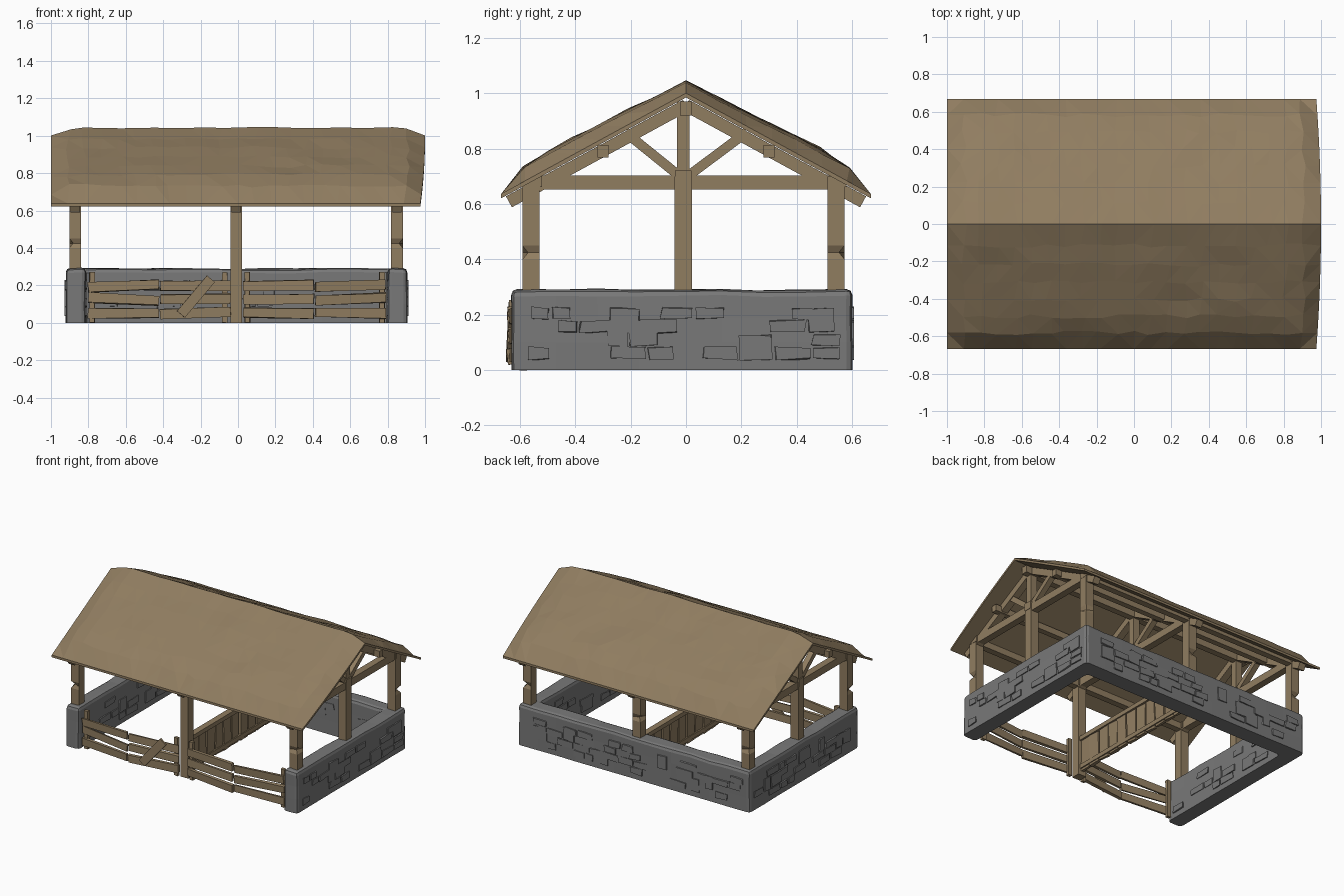
import bpy, bmesh, math, random
from mathutils import Vector, Matrix, noise

if "Cube" in bpy.data.objects:
    bpy.data.objects.remove(bpy.data.objects["Cube"])

random.seed(4)


def material(name, col):
    m = bpy.data.materials.new(name)
    m.diffuse_color = (*col, 1)
    m.use_nodes = True
    m.node_tree.nodes["Principled BSDF"].inputs["Base Color"].default_value = m.diffuse_color
    return m


WOOD = material("brown wood", (0.28, 0.205, 0.118))
STONE = material("grey stone", (0.19, 0.19, 0.19))


def finish(bm, name, mat):
    bmesh.ops.recalc_face_normals(bm, faces=bm.faces)
    me = bpy.data.meshes.new(name)
    bm.to_mesh(me)
    bm.free()
    me.materials.append(mat)
    ob = bpy.data.objects.new(name, me)
    bpy.context.collection.objects.link(ob)
    return ob


def beam(bm, p, q, w, h, up=(0, 0, 1), jitter=0.0):
    """Box running from p to q; w across, h along the up direction."""
    p, q = Vector(p), Vector(q)
    d = q - p
    a = d.normalized()
    s = a.cross(Vector(up)).normalized()
    t = s.cross(a)
    mat = Matrix((a * d.length, s * w, t * h)).transposed().to_4x4()
    mat.translation = (p + q) / 2
    vs = bmesh.ops.create_cube(bm, size=1, matrix=mat)["verts"]
    for v in vs:
        v.co += Vector([random.uniform(-jitter, jitter) for _ in range(3)])
    return vs


# ---- stone wall: U-shaped plan, worn edges ----
plan = [(-.92, -.63), (-.815, -.63), (-.815, .485), (.80, .485),
        (.80, -.63), (.905, -.63), (.905, .60), (-.92, .60)]
bm = bmesh.new()
base = bm.faces.new([bm.verts.new((x, y, 0)) for x, y in plan])
top = bmesh.ops.extrude_face_region(bm, geom=[base])["geom"]
for v in top:
    if isinstance(v, bmesh.types.BMVert):
        v.co.z = .29
edges = [e for e in bm.edges if max(v.co.z for v in e.verts) > .1]
bmesh.ops.bevel(bm, geom=edges, offset=.022, segments=2, profile=.5, affect='EDGES')
cuts = [((x * .15, 0, 0), (1, 0, 0)) for x in range(-5, 6)]
cuts += [((0, y * .15 - .02, 0), (0, 1, 0)) for y in range(-3, 4)]
cuts += [((0, 0, z), (0, 0, 1)) for z in (.1, .19)]
for co, no in cuts:
    bmesh.ops.bisect_plane(bm, geom=bm.verts[:] + bm.edges[:] + bm.faces[:],
                           plane_co=co, plane_no=no)
for v in bm.verts:
    n = noise.noise_vector(v.co * 9)
    v.co += Vector((n.x * .004, n.y * .004, n.z * .008 if v.co.z > .25 else 0))
finish(bm, "stone_wall", STONE)

# ---- raised stones on the wall faces ----
bm = bmesh.new()
sides = [(0, .905, -.58, .57), (0, -.92, -.58, .57), (0, .80, -.58, .46),
         (0, -.815, -.58, .46), (1, .60, -.88, .87), (1, .485, -.78, .77)]
for axis, pos, lo, hi in sides:
    for row in range(4):
        z0 = .04 + row * .048
        t = lo + random.uniform(0, .06)
        while t < hi - .1:
            w = random.uniform(.06, .13)
            if random.random() < .45:
                h = .042 if random.random() < .7 or row > 2 else .088
                c = (pos, t + w / 2) if axis == 0 else (t + w / 2, pos)
                dims = (.014, w, h) if axis == 0 else (w, .014, h)
                m = Matrix.Translation((*c, z0 + h / 2)) @ Matrix.Diagonal((*dims, 1))
                for v in bmesh.ops.create_cube(bm, size=1, matrix=m)["verts"]:
                    v.co[1 - axis] += random.uniform(-.006, .006)
                    v.co.z += random.uniform(-.005, .005)
            t += w + .012
finish(bm, "wall_stones", STONE)

# ---- posts, with a small chip out of the outer corner ----
TRUSS_X = (-.87, -.01, .85)
SLOPE = .545


def under(y):
    return .985 - SLOPE * abs(y)


def post(name, x, y, z0, chip):
    bm = bmesh.new()
    beam(bm, (x, y, z0), (x, y, .70), .062, .062, up=(0, 1, 0))
    if chip:
        for z in (.40, .425, .45):
            bmesh.ops.bisect_plane(bm, geom=bm.verts[:] + bm.edges[:] + bm.faces[:],
                                   plane_co=(0, 0, z), plane_no=(0, 0, 1))
        sx, sy = (1 if x > 0 else -1), (1 if y > 0 else -1)
        for v in bm.verts:
            if abs(v.co.z - .425) < .005 and (v.co.x - x) * sx > 0 and (v.co.y - y) * sy > 0:
                v.co.x -= sx * .02
                v.co.y -= sy * .02
    finish(bm, name, WOOD)


for i, x in enumerate(TRUSS_X):
    mid = i == 1
    post(f"front_post_{i}", x, -.56, 0 if mid else .2, not mid)
    post(f"back_post_{i}", x, .542, .2, True)
    if not mid:
        post(f"gable_post_{i}", x, -.01, .2, False)

    # ---- roof truss ----
    bm = bmesh.new()
    beam(bm, (x, -.585, .678), (x, .57, .678), .05, .052)
    beam(bm, (x, -.01, .65), (x, -.01, .97), .05, .045, up=(0, 1, 0))
    beam(bm, (x, -.01, .668), (x, -.01, .722), .066, .058, up=(0, 1, 0))
    for s in (-1, 1):
        beam(bm, (x, 0, under(0) - .028), (x, s * .64, under(.64) - .028), .05, .045)
        beam(bm, (x, s * .02 - .008, .705), (x, s * .22, .86), .04, .035)
        beam(bm, (x, s * .55, .662), (x, s * .55, .702), .066, .06, up=(0, 1, 0))
    finish(bm, f"truss_{i}", WOOD)

# ---- lengthwise roof beams ----
bm = bmesh.new()
beam(bm, (-.93, 0, .945), (.92, 0, .945), .045, .05)
for s in (-1, 1):
    beam(bm, (-.9, s * .55, .672), (.88, s * .55, .672), .045, .045)
    beam(bm, (-.93, s * .3, under(.3) - .03), (.92, s * .3, under(.3) - .03), .04, .045)
finish(bm, "roof_beams", WOOD)

# ---- roof: puffed, uneven top skin over a flat underside, thin at the edges ----
bm = bmesh.new()
NX, NY = 22, 14
ys = [.668 * math.copysign(abs(t) ** .9, t) for t in
      [2 * j / NY - 1 for j in range(NY + 1)]]
tops, bots = [], []
for i in range(NX + 1):
    u = 2 * i / NX - 1
    rt, rb = [], []
    for j, y in enumerate(ys):
        v = abs(y) / .668
        x = u * (1 - .025 * v * v) if u > 0 else u
        zb = under(y)
        puff = min(1, (1 - abs(u)) / .11, (1 - v) / .16)
        thick = .016 + puff * (.042 + .02 * min(1, v * 1.4))
        rough = noise.noise(Vector((x * 4, y * 6, 3)))
        edge = i in (0, NX) or j in (0, NY)
        jx = 0 if edge else random.uniform(-.018, .018)
        jy = 0 if edge or j == NY // 2 else random.uniform(-.012, .012)
        zt = zb + thick + puff * rough * .012 - SLOPE * (abs(y + jy) - abs(y))
        rt.append(bm.verts.new((x + jx, y + jy, zt)))
        rb.append(bm.verts.new((x, y, zb)))
    tops.append(rt)
    bots.append(rb)
for grid in (tops, bots):
    for i in range(NX):
        for j in range(NY):
            bm.faces.new((grid[i][j], grid[i + 1][j], grid[i + 1][j + 1], grid[i][j + 1]))
rim = [(i, 0) for i in range(NX)] + [(NX, j) for j in range(NY)]
rim += [(i, NY) for i in range(NX, 0, -1)] + [(0, j) for j in range(NY, 0, -1)]
for (a, b), (c, d) in zip(rim, rim[1:] + rim[:1]):
    bm.faces.new((tops[a][b], tops[c][d], bots[c][d], bots[a][b]))
bmesh.ops.triangulate(bm, faces=[f for f in bm.faces])
finish(bm, "roof", WOOD)

# ---- front fence: two bays, each bowed outward at its middle ----
for name, x0, x1 in (("left", -.80, -.04), ("right", .03, .79)):
    bm = bmesh.new()
    xm = (x0 + x1) / 2
    for a, b in (((x0, -.598), (xm - .004, -.638)), ((xm + .004, -.632), (x1, -.605))):
        for z in (.052, .127, .197):
            dz = random.uniform(-.008, .008)
            beam(bm, (*a, z + dz), (*b, z - dz), .018, .052, jitter=.004)
    for x in (x0 + .02, x1 - .03 if name == "left" else x1 - .02):
        beam(bm, (x, -.588, 0), (x, -.588, .27), .028, .024, up=(0, 1, 0), jitter=.002)
    finish(bm, f"{name}_fence", WOOD)

bm = bmesh.new()
beam(bm, (-.305, -.642, .045), (-.145, -.632, .235), .014, .055)
finish(bm, "loose_board", WOOD)

# ---- inner divider of upright planks ----
bm = bmesh.new()
N = 11
for k in range(N):
    y = -.49 + k * .093
    beam(bm, (-.01, y, .03), (-.01, y + random.uniform(-.008, .008), .262),
         .082, .02, up=(1, 0, 0), jitter=.004)
beam(bm, (-.01, -.54, .265), (-.01, .5, .265), .045, .03)
beam(bm, (-.01, -.54, .06), (-.01, .5, .06), .035, .03)
finish(bm, "divider", WOOD)
